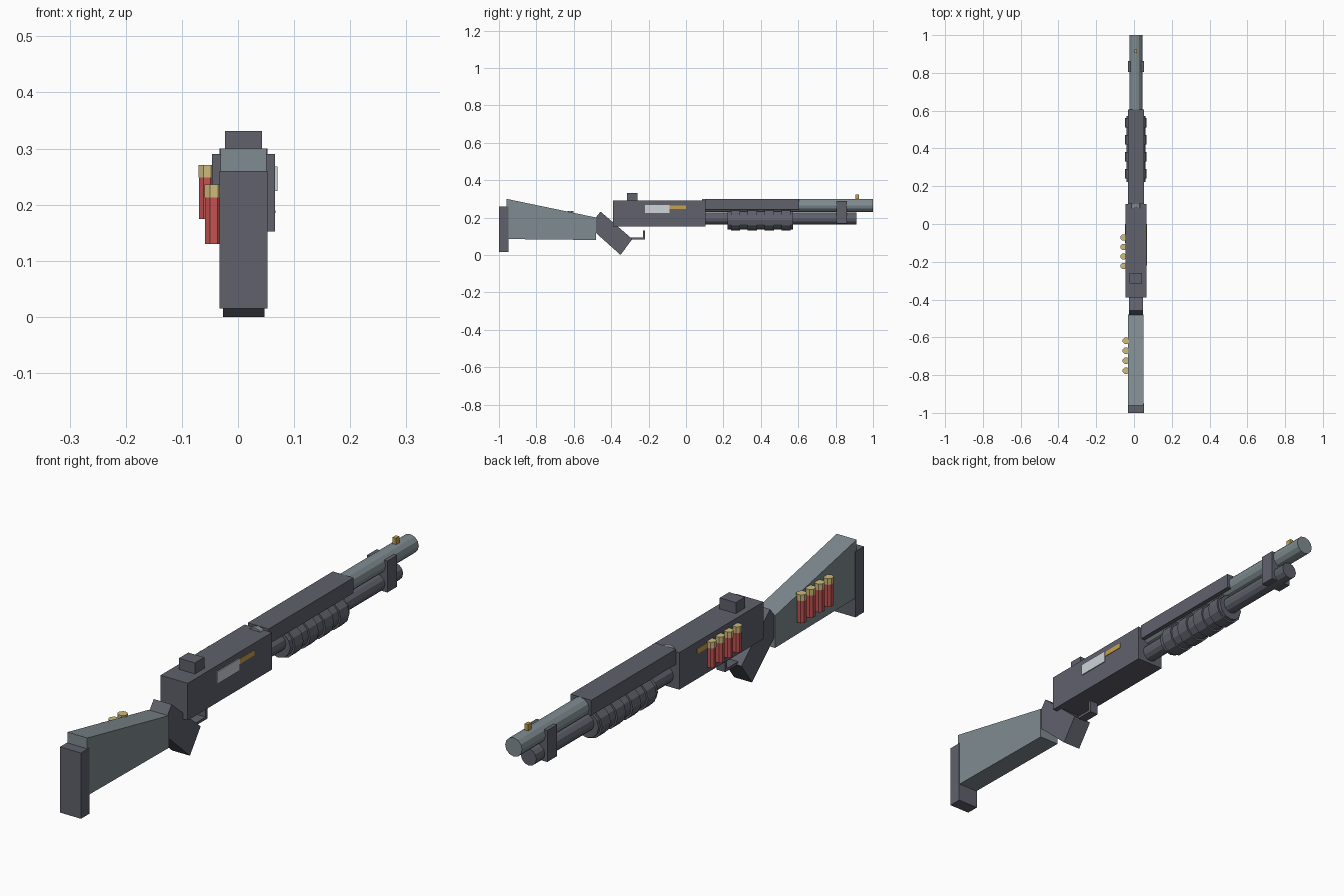
import bpy
import math
from mathutils import Matrix, Vector

if "Cube" in bpy.data.objects:
    bpy.data.objects.remove(bpy.data.objects["Cube"], do_unlink=True)

CX = 0.01  # centre plane of the body


def material(name, rgb):
    m = bpy.data.materials.new(name)
    m.use_nodes = True
    m.diffuse_color = (*rgb, 1)
    m.node_tree.nodes["Principled BSDF"].inputs["Base Color"].default_value = (*rgb, 1)
    return m


dark = material("dark metal", (0.115, 0.12, 0.148))
light = material("grey metal", (0.215, 0.262, 0.282))
silver = material("silver", (0.62, 0.66, 0.7))
gold = material("gold", (0.56, 0.36, 0.07))
brass = material("brass", (0.62, 0.5, 0.2))
red = material("shell red", (0.55, 0.085, 0.085))


def extrude(name, outline, width, mat, x=CX):
    """Side outline in (y, z), given a width along x."""
    n = len(outline)
    verts = [(x + s * width / 2, y, z) for s in (-1, 1) for y, z in outline]
    faces = [list(range(n))[::-1], list(range(n, 2 * n))]
    faces += [[i, (i + 1) % n, (i + 1) % n + n, i + n] for i in range(n)]
    mesh = bpy.data.meshes.new(name)
    mesh.from_pydata(verts, [], faces)
    mesh.materials.append(mat)
    obj = bpy.data.objects.new(name, mesh)
    bpy.context.collection.objects.link(obj)
    # make normals face outward whichever way the outline runs
    area = sum(outline[i - 1][0] * outline[i][1] - outline[i][0] * outline[i - 1][1]
               for i in range(n))
    if area < 0:
        mesh.flip_normals()
    return obj


def box(name, y, z, width, mat, x=CX):
    return extrude(name, [(y[0], z[0]), (y[1], z[0]), (y[1], z[1]), (y[0], z[1])],
                   width, mat, x)


def cylinder(name, start, end, radius, sides, mat, turn=0.0):
    """Prism between two points, turned about its own axis."""
    start, end = Vector(start), Vector(end)
    axis = end - start
    bpy.ops.mesh.primitive_cylinder_add(vertices=sides, radius=radius, depth=axis.length)
    obj = bpy.context.object
    obj.name = name
    obj.data.transform(Matrix.Rotation(turn, 4, "Z"))
    obj.rotation_euler = axis.to_track_quat("Z", "Y").to_euler()
    obj.location = (start + end) / 2
    obj.data.materials.append(mat)
    return obj


def tube(name, y, z, radius, mat, sides=12):
    return cylinder(name, (CX, y[0], z), (CX, y[1], z), radius, sides, mat)


# Stock, butt pad and tilted grip
extrude("stock", [(-0.96, 0.085), (-0.48, 0.08), (-0.48, 0.2), (-0.96, 0.3)], 0.082, light)
box("butt_pad", (-1.0, -0.95), (0.015, 0.26), 0.086, dark)
extrude("grip", [(-0.457, 0.232), (-0.52, 0.152), (-0.35, 0.0), (-0.287, 0.085)], 0.074, dark)

# Trigger guard
extrude("trigger_guard", [(-0.31, 0.083), (-0.22, 0.083), (-0.22, 0.13),
                          (-0.23, 0.13), (-0.23, 0.093), (-0.31, 0.093)], 0.035, dark)

# Receiver with rear sight, port and bolt
box("receiver", (-0.39, 0.105), (0.152, 0.29), 0.112, dark)
box("rear_sight", (-0.315, -0.26), (0.28, 0.331), 0.066, dark)
box("ejection_port", (-0.22, -0.088), (0.224, 0.268), 0.008, silver, 0.066)
box("bolt", (-0.1, 0.0), (0.246, 0.265), 0.116, gold)

# Barrel, magazine tube and upper cover
tube("barrel", (0.085, 1.0), 0.265, 0.035, light)
tube("magazine_tube", (0.1, 0.912), 0.195, 0.032, dark)
box("barrel_cover", (0.105, 0.605), (0.243, 0.3), 0.086, dark)
box("barrel_clamp", (0.805, 0.862), (0.168, 0.285), 0.084, dark)
box("front_sight", (0.905, 0.925), (0.295, 0.322), 0.014, gold)

# Ribbed pump handle
tube("pump_handle", (0.222, 0.572), 0.187, 0.05, dark)
for i in range(4):
    y = 0.265 + i * 0.09
    tube("pump_rib", (y - 0.025, y + 0.025), 0.187, 0.057, dark)


# Spare shells on the right side of the receiver and the stock
def shell_row(name, x, first_y, step, bottom, top, radius):
    for i in range(4):
        y = first_y - i * step
        neck = top - 0.023
        cylinder(name + "_case", (x, y, bottom), (x, y, neck), radius, 8, red, math.pi / 8)
        cylinder(name + "_cap", (x, y, neck), (x, y, top), radius * 1.07, 8, brass, math.pi / 8)


shell_row("receiver_shell", -0.055, -0.072, 0.05, 0.174, 0.271, 0.016)
shell_row("stock_shell", -0.043, -0.618, 0.053, 0.13, 0.236, 0.017)
